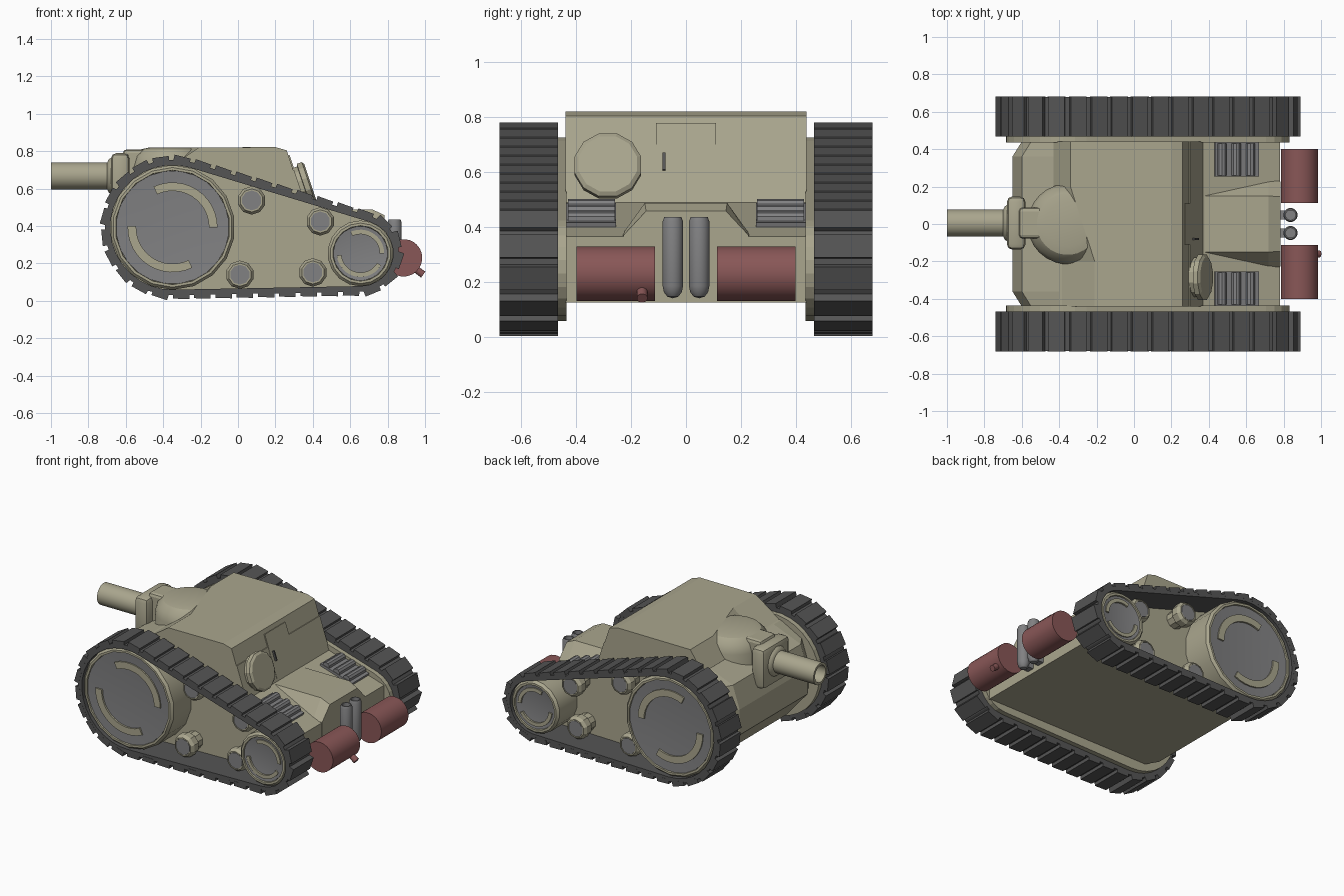
import bpy, bmesh, math
from mathutils import Vector, Matrix

if "Cube" in bpy.data.objects:
    bpy.data.objects.remove(bpy.data.objects["Cube"])


def material(name, rgb):
    m = bpy.data.materials.new(name)
    m.diffuse_color = (*rgb, 1)
    m.use_nodes = True
    m.node_tree.nodes["Principled BSDF"].inputs["Base Color"].default_value = m.diffuse_color
    return m


TAN = material("khaki_tan", (0.40, 0.38, 0.27))
RUBBER = material("track_grey", (0.09, 0.09, 0.09))
STEEL = material("steel_grey", (0.22, 0.22, 0.225))
RED = material("dull_red", (0.25, 0.095, 0.095))


def finish(name, bm, mat, smooth=False, bevel=0, segments=2):
    bmesh.ops.recalc_face_normals(bm, faces=bm.faces)
    me = bpy.data.meshes.new(name)
    if bevel:
        bmesh.ops.bevel(bm, geom=bm.edges[:], offset=bevel, segments=segments,
                        affect='EDGES', profile=0.5)
    for f in bm.faces:
        f.smooth = smooth
    bm.to_mesh(me)
    bm.free()
    if smooth:
        me.set_sharp_from_angle(angle=math.radians(32))
    me.materials.append(mat)
    ob = bpy.data.objects.new(name, me)
    bpy.context.collection.objects.link(ob)
    return ob


def loft(name, rings, mat, **kw):
    """Skin matching rings of points and cap both ends."""
    bm = bmesh.new()
    rows = [[bm.verts.new(p) for p in r] for r in rings]
    n = len(rows[0])
    for a, b in zip(rows, rows[1:]):
        for i in range(n):
            j = (i + 1) % n
            bm.faces.new((a[i], a[j], b[j], b[i]))
    bm.faces.new(rows[0])
    bm.faces.new(rows[-1])
    return finish(name, bm, mat, **kw)


def prism(name, pts, y0, y1, mat, **kw):
    return loft(name, [[(x, y, z) for x, z in pts] for y in (y0, y1)], mat, **kw)


def lathe(name, centre, axis, profile, n, mat, smooth=True):
    """Spin (radius, height) points about an axis through centre."""
    rot = Vector((0, 0, 1)).rotation_difference(Vector(axis)).to_matrix()
    bm = bmesh.new()
    rows = []
    for r, h in profile:
        count = 1 if r == 0 else n
        rows.append([bm.verts.new(Vector(centre) + rot @ Vector((
            r * math.cos(math.tau * (i + .5) / n), r * math.sin(math.tau * (i + .5) / n), h)))
            for i in range(count)])
    for a, b in zip(rows, rows[1:]):
        for i in range(n):
            j = (i + 1) % n
            quad = [a[i % len(a)], a[j % len(a)], b[j % len(b)], b[i % len(b)]]
            bm.faces.new(list(dict.fromkeys(quad)))
    return finish(name, bm, mat, smooth)


def boxes(name, items, mat, **kw):
    """items: (centre, size, rotation about y)."""
    bm = bmesh.new()
    for c, s, a in items:
        bmesh.ops.create_cube(bm, size=1, matrix=Matrix.Translation(c)
                              @ Matrix.Rotation(a, 4, 'Y') @ Matrix.Diagonal((*s, 1)))
    return finish(name, bm, mat, **kw)


# Track layout: large front wheel and small rear wheel
FRONT, REAR = Vector((-0.35, 0.393)), Vector((0.655, 0.254))
R1, R2 = 0.363, 0.205
D = REAR - FRONT
THETA, PHI = math.atan2(D.y, D.x), math.acos((R1 - R2) / D.length)


def track_path(inset, n1=18, n2=10):
    pts = []
    for c, r, a, b, n in ((FRONT, R1, THETA + PHI, THETA - PHI + math.tau, n1),
                          (REAR, R2, THETA - PHI, THETA + PHI, n2)):
        for i in range(n + 1):
            t = a + (b - a) * i / n
            pts.append((c.x + (r - inset) * math.cos(t), c.y + (r - inset) * math.sin(t)))
    return pts


def pad_items(y, count=34):
    path = [Vector(p) for p in track_path(-0.004)]
    path.append(path[0])
    total = sum((b - a).length for a, b in zip(path, path[1:]))
    items = []
    for k in range(count):
        d = total * (k + .5) / count
        for a, b in zip(path, path[1:]):
            seg = (b - a).length
            if d <= seg:
                p, t = a.lerp(b, d / seg), (b - a) / seg
                items.append(((p.x, y, p.y), (0.088, 0.214, 0.032), -math.atan2(t.y, t.x) + 0.05))
                break
            d -= seg
    return items


def arc(name, c, r0, r1, a0, a1, y0, y1, mat):
    ts = [math.radians(a0 + (a1 - a0) * i / 12) for i in range(13)]
    pts = [(c.x + r1 * math.cos(t), c.y + r1 * math.sin(t)) for t in ts]
    pts += [(c.x + r0 * math.cos(t), c.y + r0 * math.sin(t)) for t in reversed(ts)]
    prism(name, pts, y0, y1, mat)


for s, side in ((-1, "right"), (1, "left")):
    # Track band
    bm = bmesh.new()
    outer, inner = track_path(0), track_path(0.03)
    rows = [[bm.verts.new((x, s * y, z)) for x, z in p] for p, y in
            ((outer, .467), (outer, .68), (inner, .68), (inner, .467))]
    n = len(outer)
    for k in range(4):
        a, b = rows[k], rows[(k + 1) % 4]
        for i in range(n):
            j = (i + 1) % n
            bm.faces.new((a[i], a[j], b[j], b[i]))
    finish(side + "_track_band", bm, RUBBER)
    boxes(side + "_track_pads", pad_items(s * 0.5735), RUBBER)
    # Inner side plate
    prism(side + "_side_plate", track_path(0.028), s * .435, s * .467, TAN)
    # Main wheels with dished steel centres and raised arcs
    for label, c, r, cuts in (("front", FRONT, .334, ((0, 115), (178, 296))),
                              ("rear", REAR, .176, ((0, 115), (185, 330)))):
        base, axis = (c.x, 0, c.y), (0, s, 0)
        lathe(f"{side}_{label}_wheel", base, axis,
              [(0, .46), (r, .46), (r, .655), (r - .014, .672), (r - .028, .672),
               (r - .03, .650), (0, .650)], 18, TAN)
        lathe(f"{side}_{label}_wheel_disc", base, axis,
              [(r - .031, .648), (r - .031, .663), (r * .55, .655), (0, .652)], 24, STEEL)
        ro = r * .72
        for a0, a1 in cuts:
            arc(f"{side}_{label}_wheel_arc", c, ro * .81, ro, a0, a1, s * .65, s * .668, TAN)
    # Small support rollers
    for x, z in ((.073, .537), (.44, .425), (.40, .152), (.01, .14)):
        lathe(side + "_roller", (x, 0, z), (0, s, 0),
              [(0, .46), (.058, .46), (.058, .53), (.076, .535), (.076, .58),
               (.062, .60), (.055, .60), (.055, .595), (0, .595)], 10, TAN, False)
        lathe(side + "_roller_cap", (x, 0, z), (0, s, 0),
              [(0, .59), (.053, .59), (.053, .599), (0, .599)], 10, STEEL, False)
    # Slatted engine grille on the sloping rear deck
    tilt = math.atan2(.125, .41)
    boxes(side + "_grille_frame", [((.547, s * .345, .437), (.245, .18, .03), tilt)], STEEL)
    for k in (-1, 0, 1):
        lathe(side + "_grille_slat", (.547 + k * .076, s * .255, .453 - k * .023), (0, s, 0),
              [(0, .004), (.026, .004), (.026, .176), (0, .176)], 10, STEEL)
    # Fuel drum
    lathe(side + "_fuel_drum", (.885, 0, .23), (0, s, 0),
          [(0, .113), (.1, .113), (.1, .40), (0, .40)], 28, RED)
    # Exhaust pipe with rounded bottom and hollow top
    lathe(side + "_exhaust", (.837, s * .048, 0), (0, 0, 1),
          [(0, .14), (.02, .146), (.033, .162), (.038, .185), (.038, .42), (.032, .436),
           (.026, .436), (.026, .40), (0, .40)], 16, STEEL)
    boxes(side + "_exhaust_elbow", [((.80, s * .048, .18), (.06, .05, .05), 0)], STEEL)

lathe("drum_cap", (.95, -.16, .17), (.75, 0, -.55),
      [(0, 0), (.02, 0), (.02, .05), (0, .05)], 12, RED)

# Lower hull with chamfered nose corners
nose = [(-.50, .125), (-.65, .30), (-.65, .47), (-.60, .62), (-.40, .70)]
tail = [(.30, .70), (.37, .49), (.78, .365), (.78, .125)]
rings = []
for y, dx in ((-.44, .05), (-.36, 0), (.36, 0), (.44, .05)):
    rings.append([(x + dx * (x < -.45), y, z) for x, z in nose + tail])
loft("lower_hull", rings, TAN)

# Casemate: front plate is set further forward on the left half
rings = []
for y, top, foot in ((-.44, -.21, -.40), (-.20, -.21, -.40), (.20, -.34, -.43), (.44, -.34, -.43)):
    rings.append([(x, y, z) for x, z in ((foot, .60), (foot, .69), (top, .82), (.20, .822),
                                         (.26, .805), (.365, .49), (.2, .45))])
loft("casemate", rings, TAN)

# Raised engine cover
sect = ((-.235, .37), (-.15, .488), (.15, .488), (.235, .37), (.235, .2), (-.235, .2))
loft("engine_cover", [[(.34, y * 1.0, z) for y, z in sect], [(.72, y, z) for y, z in sect],
                      [(.784, y * .97, z - (.03 if z > .4 else 0)) for y, z in sect]], TAN)

# Rear door, its handle and the round hatch, all on the sloped rear plate
slope = math.atan2(-.105, .315)
boxes("rear_door", [((.316, 0, .64), (.012, .22, .29), slope)], TAN)
boxes("door_handle", [((.329, -.08, .638), (.016, .01, .065), slope)], RUBBER)
lathe("round_hatch", (.322, -.285, .608), (.949, 0, .316),
      [(0, -.02), (.11, -.02), (.11, .03), (.125, .032), (.125, .06), (.11, .07), (0, .07)],
      12, TAN, False)

# Gun housing, mantlet and hollow barrel
lathe("gun_housing", (-.355, 0, 0), (0, 0, 1),
      [(0, .40), (.215, .40), (.215, .72), (.20, .775), (.165, .81), (.12, .82), (0, .82)], 28, TAN)
boxes("gun_cradle", [((-.52, .005, .665), (.19, .165, .29), 0)], TAN, bevel=.02)
boxes("mantlet", [((-.63, .005, .655), (.10, .285, .27), 0)], TAN, bevel=.03, smooth=True)
lathe("barrel_collar", (-.60, .005, .668), (-1, 0, 0),
      [(0, 0), (.115, 0), (.11, .06), (.09, .09), (.072, .10), (0, .10)], 24, TAN)
lathe("gun_barrel", (-.60, .005, .668), (-1, 0, 0),
      [(0, 0), (.072, 0), (.072, .40), (.056, .40), (.056, .15), (0, .15)], 24, TAN)
